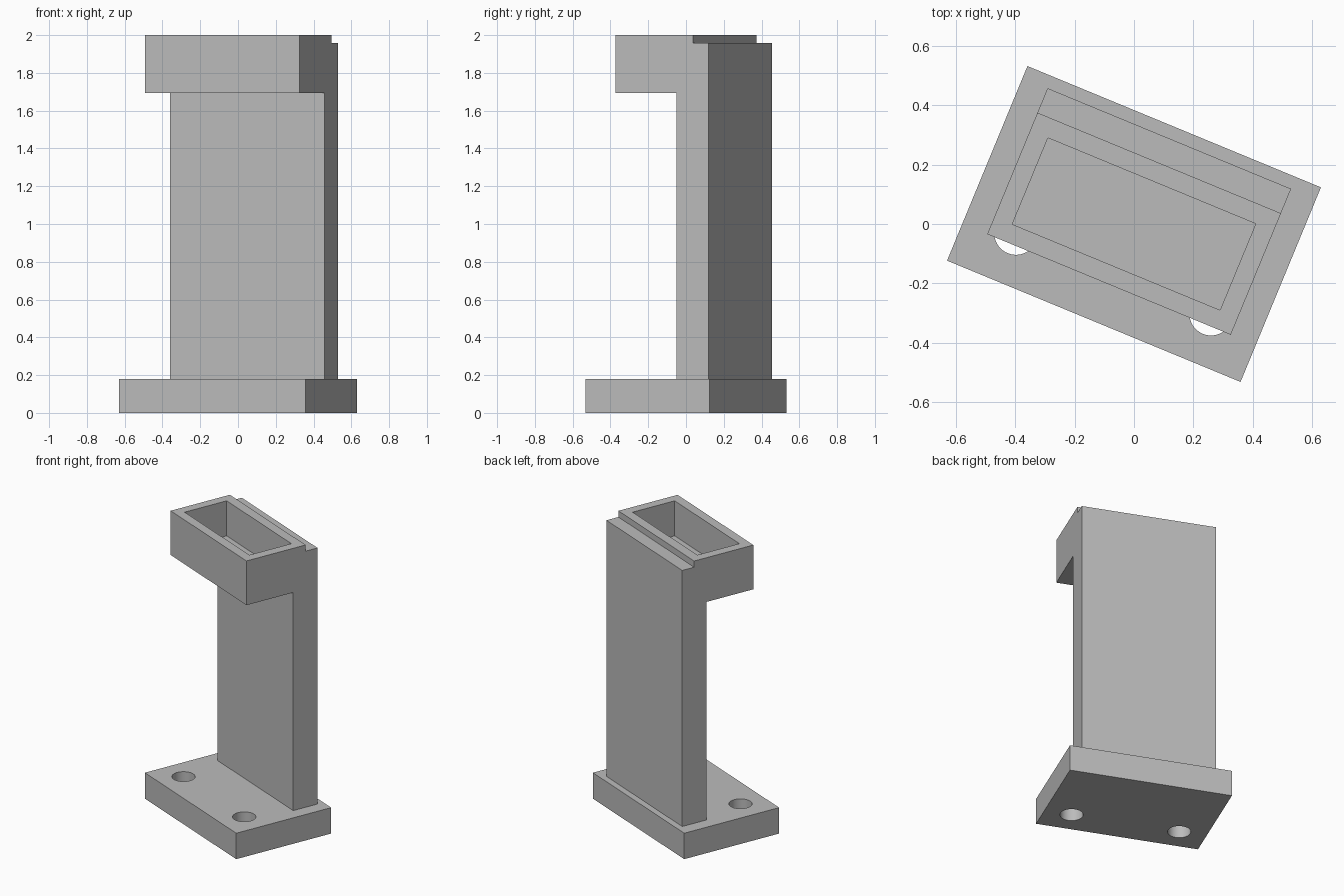
import bpy
import bmesh
from math import radians
from mathutils import Matrix, Vector

if "Cube" in bpy.data.objects:
    bpy.data.objects.remove(bpy.data.objects["Cube"], do_unlink=True)

TURN = Matrix.Rotation(radians(-22.45), 4, "Z")
HALF_WIDTH = 0.443

grey = bpy.data.materials.new("plain grey")
grey.use_nodes = True
color = (0.5, 0.5, 0.5, 1)
grey.diffuse_color = color
grey.node_tree.nodes["Principled BSDF"].inputs["Base Color"].default_value = color


def finish(name, bm):
    """Turn a bmesh into an object set at the model's angle."""
    bmesh.ops.recalc_face_normals(bm, faces=bm.faces)
    mesh = bpy.data.meshes.new(name)
    bm.to_mesh(mesh)
    bm.free()
    mesh.materials.append(grey)
    obj = bpy.data.objects.new(name, mesh)
    obj.matrix_world = TURN
    bpy.context.collection.objects.link(obj)
    return obj


def box(name, low, high):
    low, high = Vector(low), Vector(high)
    bm = bmesh.new()
    bmesh.ops.create_cube(bm, size=1)
    bmesh.ops.scale(bm, vec=high - low, verts=bm.verts)
    bmesh.ops.translate(bm, vec=(low + high) / 2, verts=bm.verts)
    return finish(name, bm)


def cylinder(name, x, y, z, radius, depth):
    bm = bmesh.new()
    bmesh.ops.create_cone(bm, cap_ends=True, segments=48, radius1=radius,
                          radius2=radius, depth=depth,
                          matrix=Matrix.Translation((x, y, z)))
    return finish(name, bm)


def extrude_profile(name, points, half_width):
    """Sweep a side profile of (y, z) points across the width."""
    bm = bmesh.new()
    face = bm.faces.new([bm.verts.new((-half_width, y, z)) for y, z in points])
    swept = bmesh.ops.extrude_face_region(bm, geom=[face])["geom"]
    bmesh.ops.translate(bm, vec=(2 * half_width, 0, 0),
                        verts=[v for v in swept if isinstance(v, bmesh.types.BMVert)])
    return finish(name, bm)


def cut(target, cutter):
    cutter.hide_render = True
    mod = target.modifiers.new("cut", "BOOLEAN")
    mod.operation = "DIFFERENCE"
    mod.solver = "EXACT"
    mod.object = cutter
    bpy.context.view_layer.objects.active = target
    bpy.ops.object.modifier_apply(modifier=mod.name)
    bpy.data.objects.remove(cutter, do_unlink=True)


# Base plate with two bolt holes
base = box("base_plate", (-0.534, -0.354, 0), (0.534, 0.354, 0.18))
for side in (-1, 1):
    cut(base, cylinder("bolt_hole", side * 0.355, -0.18, 0.09, 0.073, 0.4))

# Upright column with overhanging head and a stepped back rim
bracket = extrude_profile("column_and_head", [
    (0.129, 0.18), (0.311, 0.18), (0.311, 1.957), (0.222, 1.957),
    (0.222, 2.0), (-0.22, 2.0), (-0.22, 1.693), (0.129, 1.693)], HALF_WIDTH)

# Rectangular pocket sunk into the head, leaving a thin floor
cut(bracket, box("pocket", (-0.378, -0.157, 1.757), (0.378, 0.157, 2.2)))

# Smooth bores, crisp edges
for obj in (base, bracket):
    bpy.ops.object.select_all(action="DESELECT")
    obj.select_set(True)
    bpy.context.view_layer.objects.active = obj
    bpy.ops.object.shade_smooth_by_angle(angle=radians(30))
